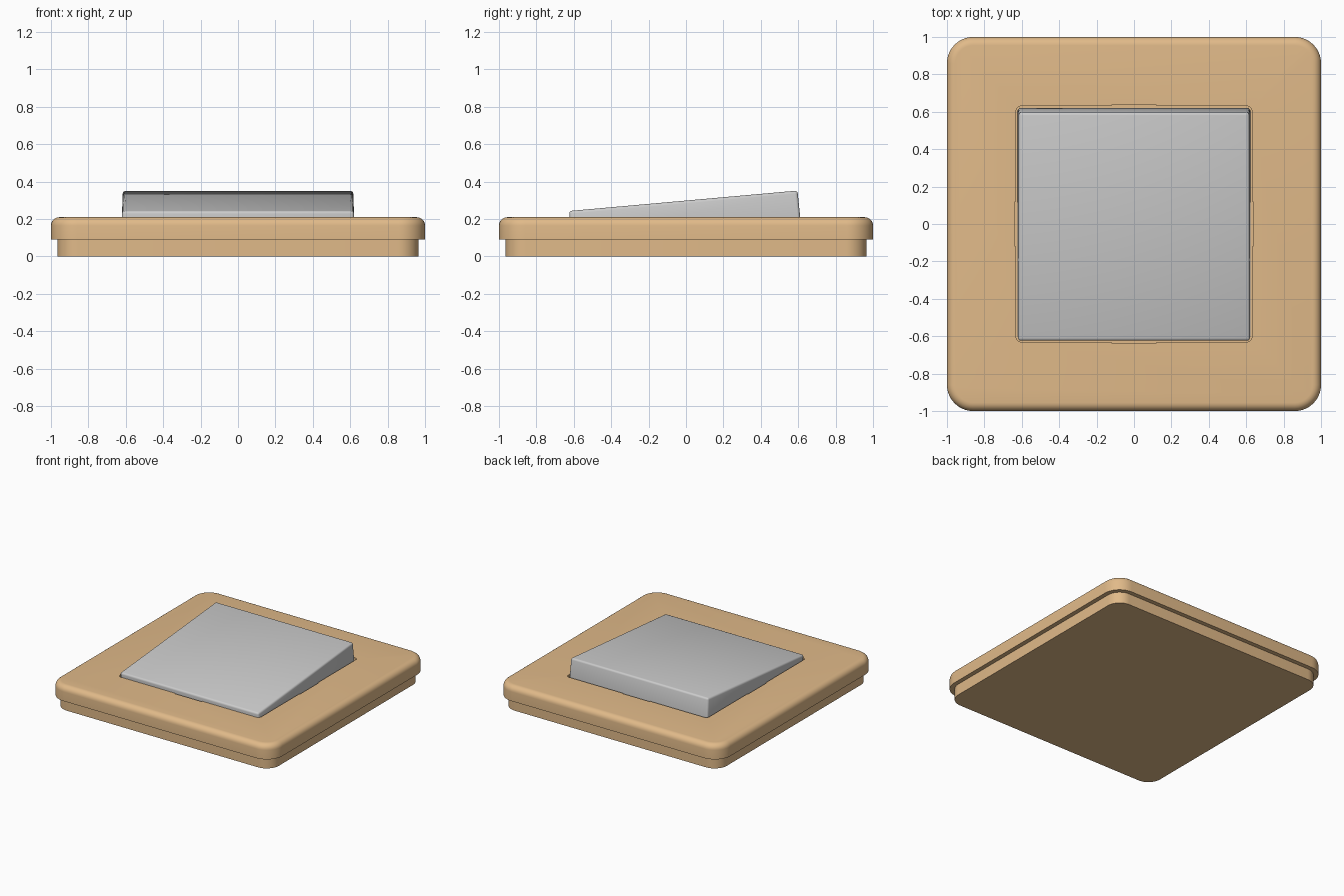
import bpy, bmesh
from math import pi, sin, cos

if "Cube" in bpy.data.objects:
    bpy.data.objects.remove(bpy.data.objects["Cube"])


def material(name, color):
    m = bpy.data.materials.new(name)
    m.diffuse_color = color
    m.use_nodes = True
    m.node_tree.nodes["Principled BSDF"].inputs["Base Color"].default_value = m.diffuse_color
    return m


def add_object(name, bm, mat=None):
    bmesh.ops.recalc_face_normals(bm, faces=bm.faces)
    me = bpy.data.meshes.new(name)
    bm.to_mesh(me)
    bm.free()
    ob = bpy.data.objects.new(name, me)
    bpy.context.collection.objects.link(ob)
    if mat:
        me.materials.append(mat)
    return ob


def smooth(ob, angle=0.6):
    bpy.ops.object.select_all(action='DESELECT')
    ob.select_set(True)
    bpy.context.view_layer.objects.active = ob
    bpy.ops.object.shade_smooth_by_angle(angle=angle)


def rounded_ring(bm, hx, hy, r, z, seg=10):
    ring = []
    for k, (sx, sy) in enumerate([(1, 1), (-1, 1), (-1, -1), (1, -1)]):
        for i in range(seg + 1):
            a = (k + i / seg) * pi / 2
            ring.append(bm.verts.new((sx * (hx - r) + r * cos(a), sy * (hy - r) + r * sin(a), z)))
    return ring


def rounded_solid(name, levels, mat=None):
    """Stack rounded rectangles (half x, half y, corner radius, z) into a closed solid."""
    bm = bmesh.new()
    rings = [rounded_ring(bm, *lv) for lv in levels]
    n = len(rings[0])
    for a, b in zip(rings, rings[1:]):
        for i in range(n):
            bm.faces.new((a[i], a[(i + 1) % n], b[(i + 1) % n], b[i]))
    bm.faces.new(rings[0])
    bm.faces.new(rings[-1])
    return add_object(name, bm, mat)


tan = material("tan_plastic", (0.75, 0.49, 0.25, 1))

# Recessed base against the wall
base = rounded_solid("base", [(.965, .965, .11, 0), (.965, .965, .11, .09)], tan)
smooth(base)

# Cover frame with a rounded upper edge
levels = [(1, 1, .14, .09)]
R, TOP = .045, .21
for i in range(7):
    a = i / 6 * pi / 2
    d = R * (1 - cos(a))
    levels.append((1 - d, 1 - d, .14 - d, TOP - R + R * sin(a)))
frame = rounded_solid("cover_frame", levels, tan)

# Square opening with a shallow finger notch in the middle of each side
cutters = [
    rounded_solid("opening_cutter", [(.63, .63, .025, z) for z in (0, .4)]),
    rounded_solid("notch_cutter_x", [(.637, .12, .003, z) for z in (0, .4)]),
    rounded_solid("notch_cutter_y", [(.12, .637, .003, z) for z in (0, .4)]),
]
bpy.context.view_layer.objects.active = frame
for c in cutters:
    c.hide_render = True
    m = frame.modifiers.new(c.name, 'BOOLEAN')
    m.operation, m.solver, m.object = 'DIFFERENCE', 'EXACT', c
    bpy.ops.object.modifier_apply(modifier=m.name)
for c in cutters:
    bpy.data.objects.remove(c)
smooth(frame)

# Tilted rocker: side profile (y, z, half width) spanned across x
profile = [(-.615, .10, .622), (.622, .10, .622), (.596, .352, .616), (-.625, .243, .620)]
bm = bmesh.new()
left = [bm.verts.new((-w, y, z)) for y, z, w in profile]
right = [bm.verts.new((w, y, z)) for y, z, w in profile]
bm.faces.new(left)
bm.faces.new(right)
for i in range(4):
    j = (i + 1) % 4
    bm.faces.new((left[i], left[j], right[j], right[i]))
bmesh.ops.bevel(bm, geom=bm.edges[:], offset=.015, segments=3, profile=.5, affect='EDGES')
smooth(add_object("rocker", bm))
